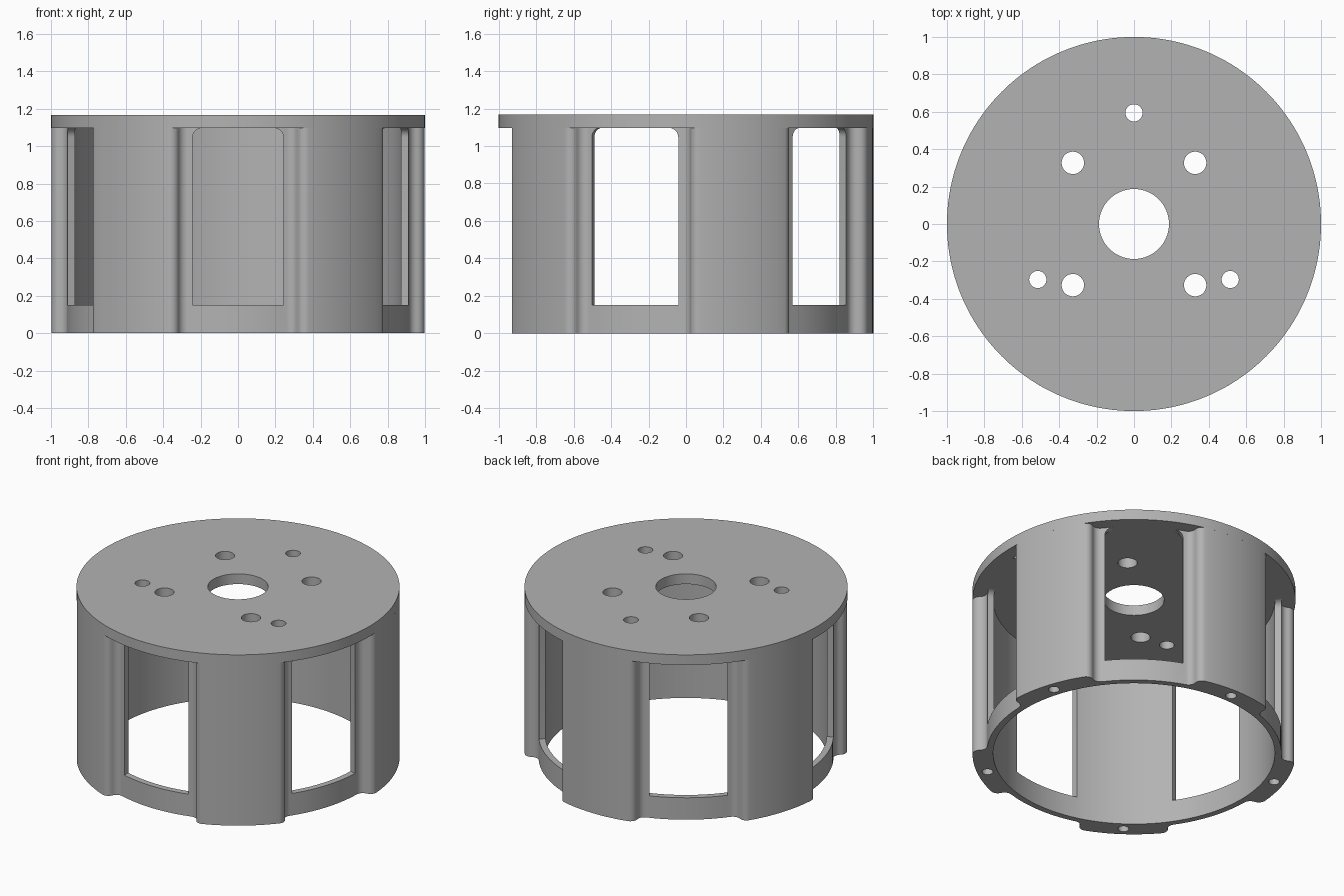
import bpy, bmesh
from math import sin, cos, atan, radians, pi
from mathutils import Matrix, Vector

cube = bpy.data.objects.get("Cube")
if cube:
    bpy.data.objects.remove(cube, do_unlink=True)

HEIGHT, PLATE_Z = 1.167, 1.097          # top and underside of the plate
R_LOBE, R_RECESS, R_BORE = 1.0, 0.913, 0.872
STEP = radians(72)                      # five-fold symmetry

grey = bpy.data.materials.new("plain_grey")
grey.use_nodes = True
grey.diffuse_color = (0.45, 0.45, 0.45, 1)
grey.node_tree.nodes["Principled BSDF"].inputs["Base Color"].default_value = (0.45, 0.45, 0.45, 1)


def make_object(name, bm):
    bmesh.ops.recalc_face_normals(bm, faces=bm.faces)
    mesh = bpy.data.meshes.new(name)
    bm.to_mesh(mesh)
    bm.free()
    mesh.materials.append(grey)
    obj = bpy.data.objects.new(name, mesh)
    bpy.context.collection.objects.link(obj)
    return obj


def add_cylinder(bm, x, y, radius, z0, z1, sides=32):
    place = Matrix.Translation((x, y, (z0 + z1) / 2))
    bmesh.ops.create_cone(bm, cap_ends=True, segments=sides, radius1=radius,
                          radius2=radius, depth=z1 - z0, matrix=place)


def cut(obj, cutter_bm):
    cutter = make_object("cutter", cutter_bm)
    cutter.hide_render = True
    mod = obj.modifiers.new("cut", 'BOOLEAN')
    mod.operation, mod.solver, mod.object = 'DIFFERENCE', 'EXACT', cutter
    bpy.ops.object.select_all(action='DESELECT')
    bpy.context.view_layer.objects.active = obj
    obj.select_set(True)
    bpy.ops.object.modifier_apply(modifier=mod.name)
    bpy.data.objects.remove(cutter, do_unlink=True)


def finish(obj):
    bpy.ops.object.select_all(action='DESELECT')
    obj.select_set(True)
    bpy.context.view_layer.objects.active = obj
    bpy.ops.object.shade_smooth_by_angle(angle=radians(30))


# Top plate with a centre bore, four large holes and three small ones
bm = bmesh.new()
add_cylinder(bm, 0, 0, R_LOBE, PLATE_Z, HEIGHT, 160)
plate = make_object("top_plate", bm)
holes = bmesh.new()
add_cylinder(holes, 0, 0, 0.187, 1, 1.3, 64)
for sx in (-1, 1):
    for sy in (-1, 1):
        add_cylinder(holes, sx * 0.327, sy * 0.327, 0.06, 1, 1.3)
for k in range(3):
    a = pi / 2 + k * 2 * pi / 3
    add_cylinder(holes, 0.594 * cos(a), 0.594 * sin(a), 0.046, 1, 1.3)
cut(plate, holes)
finish(plate)


# Outline of one recess and lobe as (angle, radius), measured from the recess middle
def sector_outline():
    start, end = radians(16.6), radians(22.2)
    rise = R_LOBE - R_RECESS
    mid = (R_LOBE + R_RECESS) / 2
    width = (end - start) * mid
    bend = 2 * atan(rise / width)
    fillet = width / (2 * sin(bend))
    n = 7
    arc = [(fillet * sin(bend * i / n) / mid, fillet * (1 - cos(bend * i / n)))
           for i in range(n + 1)]
    flank = [(start + a, R_RECESS + h) for a, h in arc]
    flank += [(end - a, R_LOBE - h) for a, h in reversed(arc[:-1])]
    recess = [(-start + 2 * start * i / 10, R_RECESS) for i in range(1, 10)]
    lobe = [(end + (STEP - 2 * end) * i / 10, R_LOBE) for i in range(1, 10)]
    back = [(STEP - a, r) for a, r in reversed(flank)]
    return recess + flank + lobe + back


# Lobed wall, extruded from the outline around a round bore
outline = [(a + k * STEP - pi / 2, r) for k in range(5) for a, r in sector_outline()]
bm = bmesh.new()
rings = []
for a, r in outline:
    rings.append([bm.verts.new((rad * cos(a), rad * sin(a), z))
                  for rad, z in ((r, 0), (r, PLATE_Z), (R_BORE, PLATE_Z), (R_BORE, 0))])
for i, here in enumerate(rings):
    there = rings[(i + 1) % len(rings)]
    for j in range(4):
        k = (j + 1) % 4
        bm.faces.new((here[j], there[j], there[k], here[k]))
wall = make_object("lobed_wall", bm)

# Windows with rounded top corners, one in each recess
HALF, SILL, ROUND = 0.2425, 0.15, 0.05
side = [(HALF, SILL)]
for i in range(7):
    a = pi / 2 * i / 6
    side.append((HALF - ROUND + ROUND * cos(a), PLATE_Z - ROUND + ROUND * sin(a)))
side.append((HALF - ROUND, HEIGHT))
profile = side + [(-x, z) for x, z in reversed(side)]
windows = bmesh.new()
for k in range(5):
    turn = Matrix.Rotation(k * STEP, 3, 'Z')
    face = windows.faces.new([windows.verts.new(turn @ Vector((x, -1.2, z))) for x, z in profile])
    grown = bmesh.ops.extrude_face_region(windows, geom=[face], use_keep_orig=True)
    moved = [g for g in grown["geom"] if isinstance(g, bmesh.types.BMVert)]
    bmesh.ops.translate(windows, verts=moved, vec=turn @ Vector((0, 0.6, 0)))
cut(wall, windows)

# Screw holes in the underside of each lobe
screws = bmesh.new()
for k in range(5):
    a = pi / 2 + k * STEP
    add_cylinder(screws, 0.935 * cos(a), 0.935 * sin(a), 0.034, -0.1, 0.25, 24)
cut(wall, screws)
finish(wall)
